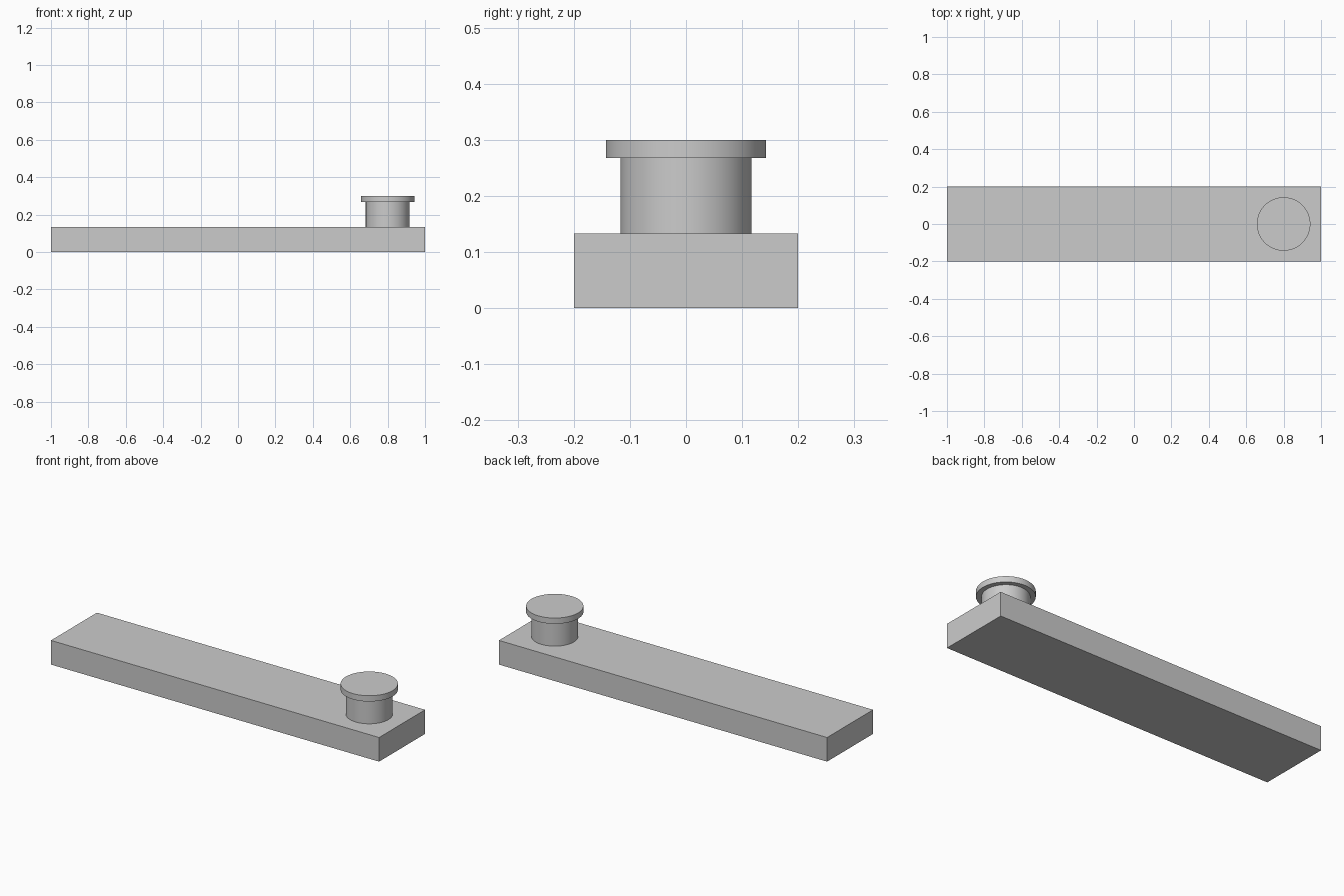
import bpy
import math

# Remove the default object
default = bpy.data.objects.get("Cube")
if default:
    bpy.data.objects.remove(default, do_unlink=True)

# Single neutral grey
grey = bpy.data.materials.new("plain grey")
grey.use_nodes = True
colour = (0.6, 0.6, 0.6, 1)
grey.diffuse_color = colour
grey.node_tree.nodes["Principled BSDF"].inputs["Base Color"].default_value = colour

PEG_X = 0.8
BASE_TOP = 0.133
STEM_TOP = 0.268
CAP_TOP = 0.3


def finish(name):
    obj = bpy.context.object
    obj.name = name
    obj.data.materials.append(grey)
    return obj


def disc(name, radius, bottom, top):
    """Upright smooth cylinder between two heights."""
    bpy.ops.mesh.primitive_cylinder_add(
        vertices=64, radius=radius, depth=top - bottom,
        location=(PEG_X, 0, (bottom + top) / 2))
    obj = finish(name)
    bpy.ops.object.shade_smooth_by_angle(angle=math.radians(30))
    return obj


# Long flat bar
bpy.ops.mesh.primitive_cube_add(size=1, location=(0, 0, BASE_TOP / 2))
bar = finish("base_bar")
bar.scale = (2, 0.4, BASE_TOP)
bpy.ops.object.transform_apply(location=False, rotation=False, scale=True)

# Peg with a wider cap at the left end
disc("peg_stem", 0.117, BASE_TOP, STEM_TOP)
disc("peg_cap", 0.143, STEM_TOP, CAP_TOP)
